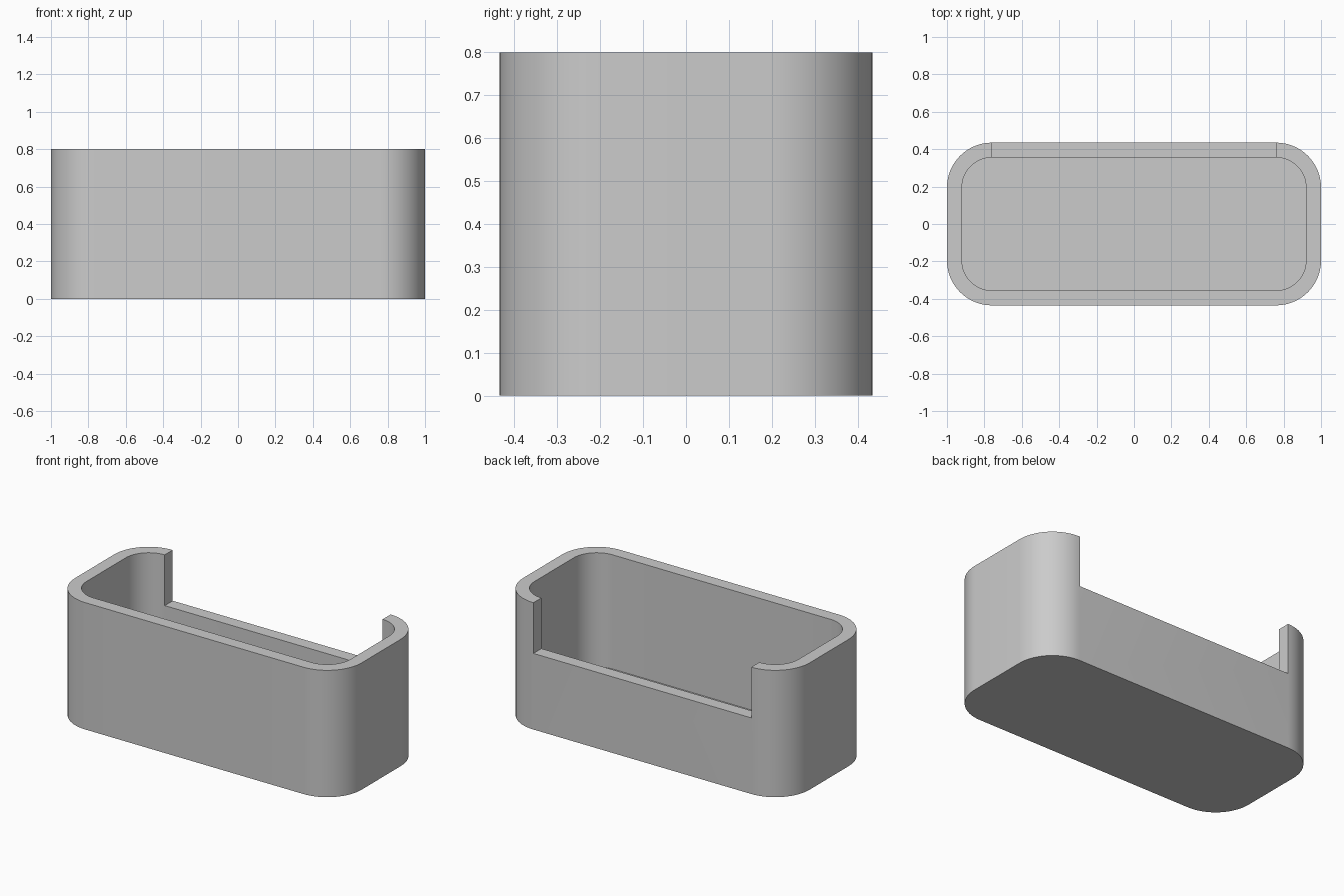
import bpy, bmesh, math
from mathutils import Vector

cube = bpy.data.objects.get("Cube")
if cube:
    bpy.data.objects.remove(cube, do_unlink=True)

HALF_X, HALF_Y, HEIGHT = 1.0, 0.435, 0.8
RADIUS, WALL, FLOOR = 0.24, 0.08, 0.08
NOTCH_X, NOTCH_Z = HALF_X - RADIUS, 0.48
STEPS = 16

grey = bpy.data.materials.new("plain grey")
grey.use_nodes = True
colour = (0.6, 0.6, 0.6, 1)
grey.diffuse_color = colour
grey.node_tree.nodes["Principled BSDF"].inputs["Base Color"].default_value = colour


def rounded_prism(name, inset, z0, z1):
    """Upright block with rounded corners, inset from the outer outline."""
    bm = bmesh.new()
    r = RADIUS - inset
    cx, cy = HALF_X - RADIUS, HALF_Y - RADIUS
    ring = []
    for q, (sx, sy) in enumerate([(1, 1), (-1, 1), (-1, -1), (1, -1)]):
        for i in range(STEPS + 1):
            a = (q + i / STEPS) * math.pi / 2
            ring.append(bm.verts.new((sx * cx + r * math.cos(a),
                                      sy * cy + r * math.sin(a), z0)))
    base = bm.faces.new(ring)
    out = bmesh.ops.extrude_face_region(bm, geom=[base])
    top = [v for v in out["geom"] if isinstance(v, bmesh.types.BMVert)]
    bmesh.ops.translate(bm, verts=top, vec=Vector((0, 0, z1 - z0)))
    bmesh.ops.recalc_face_normals(bm, faces=bm.faces)
    mesh = bpy.data.meshes.new(name)
    bm.to_mesh(mesh)
    bm.free()
    mesh.materials.append(grey)
    obj = bpy.data.objects.new(name, mesh)
    bpy.context.collection.objects.link(obj)
    return obj


# Outer body, and the cutter for its hollow
tray = rounded_prism("open_tray", 0, 0, HEIGHT)
hollow = rounded_prism("hollow_cutter", WALL, FLOOR, HEIGHT + 0.2)

# Cutter for the wide opening in the back wall
bpy.ops.mesh.primitive_cube_add(size=1, location=(0, HALF_Y, NOTCH_Z + 0.5))
notch = bpy.context.object
notch.name = "back_notch_cutter"
notch.scale = (2 * NOTCH_X, 0.4, 1)
notch.data.materials.append(grey)

# Cut both shapes out and bake the result
for cutter in (hollow, notch):
    mod = tray.modifiers.new(cutter.name, "BOOLEAN")
    mod.operation = "DIFFERENCE"
    mod.solver = "EXACT"
    mod.object = cutter
bpy.ops.object.select_all(action="DESELECT")
tray.select_set(True)
bpy.context.view_layer.objects.active = tray
for mod in list(tray.modifiers):
    bpy.ops.object.modifier_apply(modifier=mod.name)
for cutter in (hollow, notch):
    bpy.data.objects.remove(cutter, do_unlink=True)

bpy.ops.object.shade_smooth_by_angle(angle=math.radians(30))
